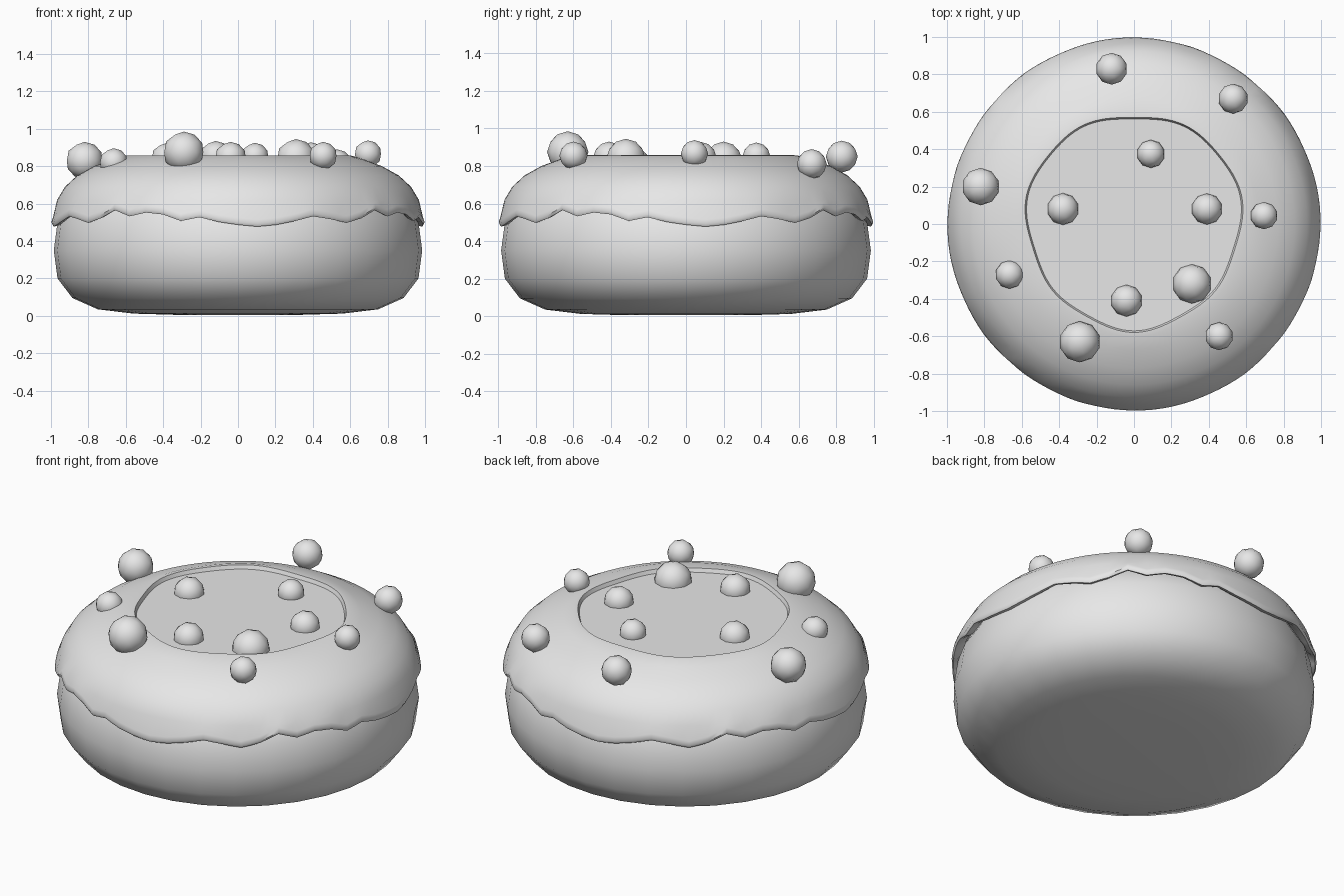
import bpy
import bmesh
from math import sin, cos, pi, radians

cube = bpy.data.objects.get("Cube")
if cube:
    bpy.data.objects.remove(cube, do_unlink=True)

grey = bpy.data.materials.new("light_grey")
grey.use_nodes = True
grey.diffuse_color = (0.8, 0.8, 0.8, 1)
grey.node_tree.nodes["Principled BSDF"].inputs["Base Color"].default_value = (0.8, 0.8, 0.8, 1)


def finish(bm, name, angle):
    """Turn a bmesh into a smooth-shaded grey object."""
    bmesh.ops.recalc_face_normals(bm, faces=bm.faces)
    mesh = bpy.data.meshes.new(name)
    bm.to_mesh(mesh)
    bm.free()
    mesh.materials.append(grey)
    obj = bpy.data.objects.new(name, mesh)
    bpy.context.collection.objects.link(obj)
    bpy.ops.object.select_all(action='DESELECT')
    obj.select_set(True)
    bpy.context.view_layer.objects.active = obj
    bpy.ops.object.shade_smooth_by_angle(angle=radians(angle))
    return obj


def lathe(name, profile, segments, angle, cap_start=False, cap_end=False):
    """Sweep profile(a), a list of (radius, height), around the z axis."""
    bm = bmesh.new()
    columns = []
    for i in range(segments):
        a = 2 * pi * i / segments
        columns.append([bm.verts.new((r * cos(a), r * sin(a), z)) for r, z in profile(a)])
    for i, col in enumerate(columns):
        nxt = columns[(i + 1) % segments]
        for j in range(len(col) - 1):
            bm.faces.new((col[j], nxt[j], nxt[j + 1], col[j + 1]))
    if cap_start:
        bm.faces.new([c[0] for c in columns])
    if cap_end:
        bm.faces.new([c[-1] for c in columns])
    return finish(bm, name, angle)


# Bun: rounded body with a flat base, its top hidden under the icing
BUN = [(0.32, 0.005), (0.56, 0.012), (0.75, 0.035), (0.885, 0.095), (0.965, 0.2),
       (0.985, 0.35), (0.965, 0.5), (0.9, 0.62), (0.75, 0.73), (0.5, 0.78)]
lathe("bun", lambda a: BUN, 32, 60, True, True)

# Icing: wavy dripping hem that repeats every quarter turn
HEM = [0.49, 0.48, 0.49, 0.51, 0.535, 0.52, 0.50, 0.525, 0.568, 0.535,
       0.555, 0.545, 0.51, 0.53, 0.505]


def hem_height(a):
    t = (a / (pi / 2) * len(HEM)) % len(HEM)
    i = int(t)
    f = t - i
    return HEM[i % len(HEM)] * (1 - f) + HEM[(i + 1) % len(HEM)] * f


def icing_profile(a):
    e = hem_height(a)
    w = 0.006 * sin(3 * a) + 0.004 * sin(7 * a)
    lip = 0.995 + 0.08 * (0.52 - e)
    rim = 0.575 + 2 * w + 0.015 * sin(a)
    return [(0.93, e + 0.03), (0.965, e + 0.003), (lip - 0.008, e - 0.003),
            (lip, e + 0.012), (lip - 0.008, e + 0.035),
            (0.967, 0.62), (0.925, 0.69), (0.86, 0.75), (0.77, 0.8),
            (0.67, 0.837), (rim + 0.025, 0.856), (rim, 0.858), (rim - 0.015, 0.82)]


lathe("icing", icing_profile, 120, 50)

# Filling: flat disc set just below the icing rim
lathe("filling", lambda a: [(0.61, 0.815), (0.6, 0.836)], 48, 30, True, True)

# Sugar balls: x, y, z, radius
BALLS = [(-0.12, 0.83, 0.85, 0.085), (0.53, 0.67, 0.81, 0.08), (0.09, 0.375, 0.85, 0.075),
         (-0.82, 0.2, 0.83, 0.1), (-0.38, 0.08, 0.84, 0.085), (0.39, 0.08, 0.845, 0.083),
         (0.695, 0.045, 0.865, 0.073), (-0.665, -0.27, 0.82, 0.076), (-0.04, -0.41, 0.845, 0.085),
         (0.31, -0.32, 0.84, 0.105), (-0.29, -0.63, 0.875, 0.11), (0.455, -0.6, 0.855, 0.075)]
for n, (x, y, z, r) in enumerate(BALLS):
    bm = bmesh.new()
    bmesh.ops.create_icosphere(bm, subdivisions=2, radius=r)
    bmesh.ops.translate(bm, verts=bm.verts, vec=(x, y, z))
    finish(bm, "sugar_ball_%d" % (n + 1), 60)
